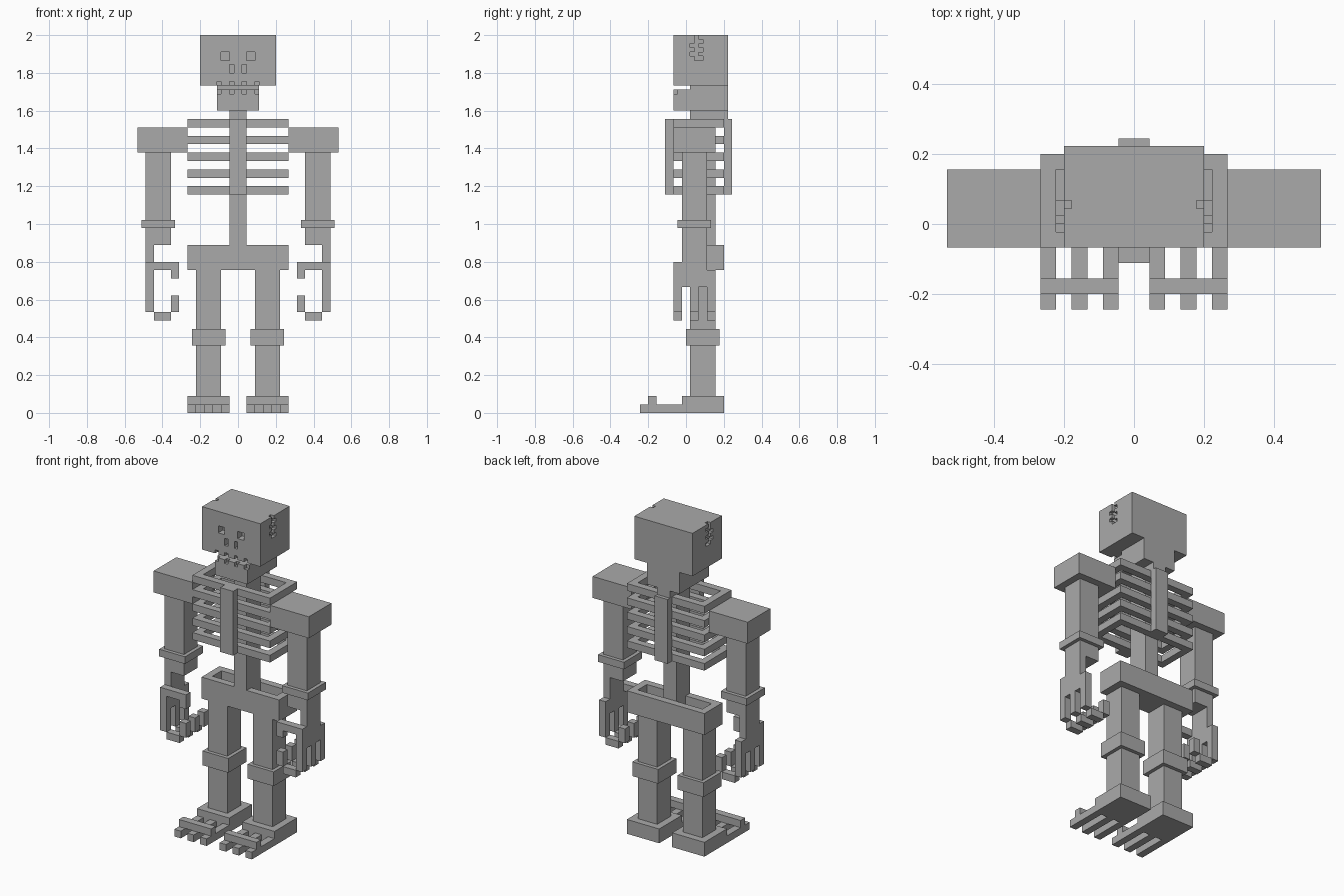
import bpy
import bmesh
from mathutils import Vector

cube = bpy.data.objects.get("Cube")
if cube:
    bpy.data.objects.remove(cube, do_unlink=True)

U = 2 / 45  # one block

bone = bpy.data.materials.new("bone_grey")
bone.use_nodes = True
GREY = (0.4, 0.4, 0.4, 1)
bone.diffuse_color = GREY
bone.node_tree.nodes["Principled BSDF"].inputs["Base Color"].default_value = GREY


def part(name, boxes, side=1):
    """Object from boxes given as (x range, y range, z range) in blocks."""
    bm = bmesh.new()
    for spans in boxes:
        low, high = (Vector(c) * U for c in zip(*spans))
        low.x, high.x = sorted((low.x * side, high.x * side))
        verts = bmesh.ops.create_cube(bm, size=1)["verts"]
        for v in verts:
            v.co = (low + high) / 2 + v.co * (high - low)
    mesh = bpy.data.meshes.new(name)
    bm.to_mesh(mesh)
    bm.free()
    mesh.materials.append(bone)
    obj = bpy.data.objects.new(name, mesh)
    bpy.context.collection.objects.link(obj)
    return obj


def ring(x, y0, y1, z):
    """Four bars, one block thick, round a rectangular opening."""
    bars = [((-x, x), (y0, y0 + 1), z), ((-x, x), (y1 - 1, y1), z)]
    for a, b in ((-x, 1 - x), (x - 1, x)):
        bars.append(((a, b), (y0 + 1, y1 - 1), z))
    return bars


def carve(obj, boxes):
    """Cut every box out of the object."""
    cutters = []
    for spans in boxes:
        cutter = part("cutter", [spans])
        cutter.hide_render = True
        mod = obj.modifiers.new("cut", "BOOLEAN")
        mod.operation, mod.solver, mod.object = "DIFFERENCE", "EXACT", cutter
        cutters.append(cutter)
    bpy.context.view_layer.update()
    graph = bpy.context.evaluated_depsgraph_get()
    mesh = bpy.data.meshes.new_from_object(obj.evaluated_get(graph))
    obj.modifiers.clear()
    obj.data = mesh
    for cutter in cutters:
        bpy.data.objects.remove(cutter, do_unlink=True)


# Skull with eye sockets, nostrils, tooth gaps and temple cracks
skull = part("skull", [((-4.5, 4.5), (-1.5, 5), (39, 45))])
cuts = []
tooth_gaps = []
for s in (-1, 1):
    def across(a, b):
        return tuple(sorted((a * s, b * s)))
    cuts.append((across(1, 2), (-2, -0.5), (42, 43)))
    cuts.append((across(0.5, 1), (-2, -0.5), (40.5, 41.5)))
    for a, b in ((0.5, 1), (2, 2.5)):
        cuts.append((across(a, b), (-2, -1), (38.8, 39.5)))
        outer = 2.7 if b > 2 else b
        tooth_gaps.append((across(a, outer), (-2, -1), (38, 38.8)))
    cuts.append((across(4, 5), (1, 1.5), (42, 45.5)))
    for i in range(5):
        z = 42 + i / 2
        y = (1.4, 2) if i % 2 == 0 else (0.5, 1.1)
        cuts.append((across(4, 5), y, (z, z + 0.5)))
carve(skull, cuts)

# Jaw with its hinge block behind the mouth slit
jaw = part("jaw", [((-2.5, 2.5), (-1.5, 5), (36, 38.5))])
carve(jaw, tooth_gaps)
part("jaw_hinge", [((-2.5, 2.5), (0.5, 5), (38.5, 39))])

# Spine and rib cage
part("spine", [((-1, 1), (0.5, 3.5), (18, 35)), ((-1, 1), (0.5, 5), (35, 36))])
part("breastbone", [((-1, 1), (-2.5, -1.5), (26, 35))])
part("back_plate", [((-1, 1), (4.5, 5.5), (26, 35))])
for i in range(5):
    z = 26 + 2 * i
    part(f"rib_{i + 1}", ring(6, -1.5, 4.5, (z, z + 1)))

# Pelvis tray
part("pelvis", ring(6, 0.5, 4.5, (17, 20)) + [((-5, 5), (1.5, 3.5), (17, 18))])

for side, label in ((1, "left"), (-1, "right")):
    # Arm
    part(f"{label}_shoulder", [((6, 12), (-1.5, 3.5), (31, 34))], side)
    part(f"{label}_arm", [((8, 11), (-0.5, 2.5), (20, 31))], side)
    part(f"{label}_elbow", [((7.5, 11.5), (-1, 3), (22, 23))], side)

    # Hand: wrist, palm, thumb and three hooked fingers
    part(f"{label}_palm", [((10, 11), (-0.5, 2.5), (17, 20)),
                           ((10, 11), (-1.5, -0.5), (17, 18)),
                           ((10, 11), (-1.5, 3.5), (15, 17))], side)
    part(f"{label}_thumb", [((7, 10), (-1.5, -0.5), (17, 18)),
                            ((7, 8), (-1.5, -0.5), (16, 17))], side)
    for i in range(3):
        y = (-1.5 + 2 * i, -0.5 + 2 * i)
        part(f"{label}_finger_{i + 1}", [((10, 11), y, (12, 15)),
                                         ((8, 10), y, (11, 12)),
                                         ((7, 8), y, (12, 14))], side)

    # Leg
    part(f"{label}_leg", [((2, 5), (0.5, 3.5), (2, 17))], side)
    part(f"{label}_knee", [((1.5, 5.5), (0, 4), (8, 10))], side)

    # Foot: heel block, three toes and the bar across them
    part(f"{label}_foot", [((1, 6), (-0.5, 4.5), (0, 2))], side)
    part(f"{label}_toe_bar", [((1, 6), (-4.5, -3.5), (1, 2))], side)
    for i in range(3):
        x = (1 + 2 * i, 2 + 2 * i)
        part(f"{label}_toe_{i + 1}", [(x, (-5.5, -0.5), (0, 1))], side)
